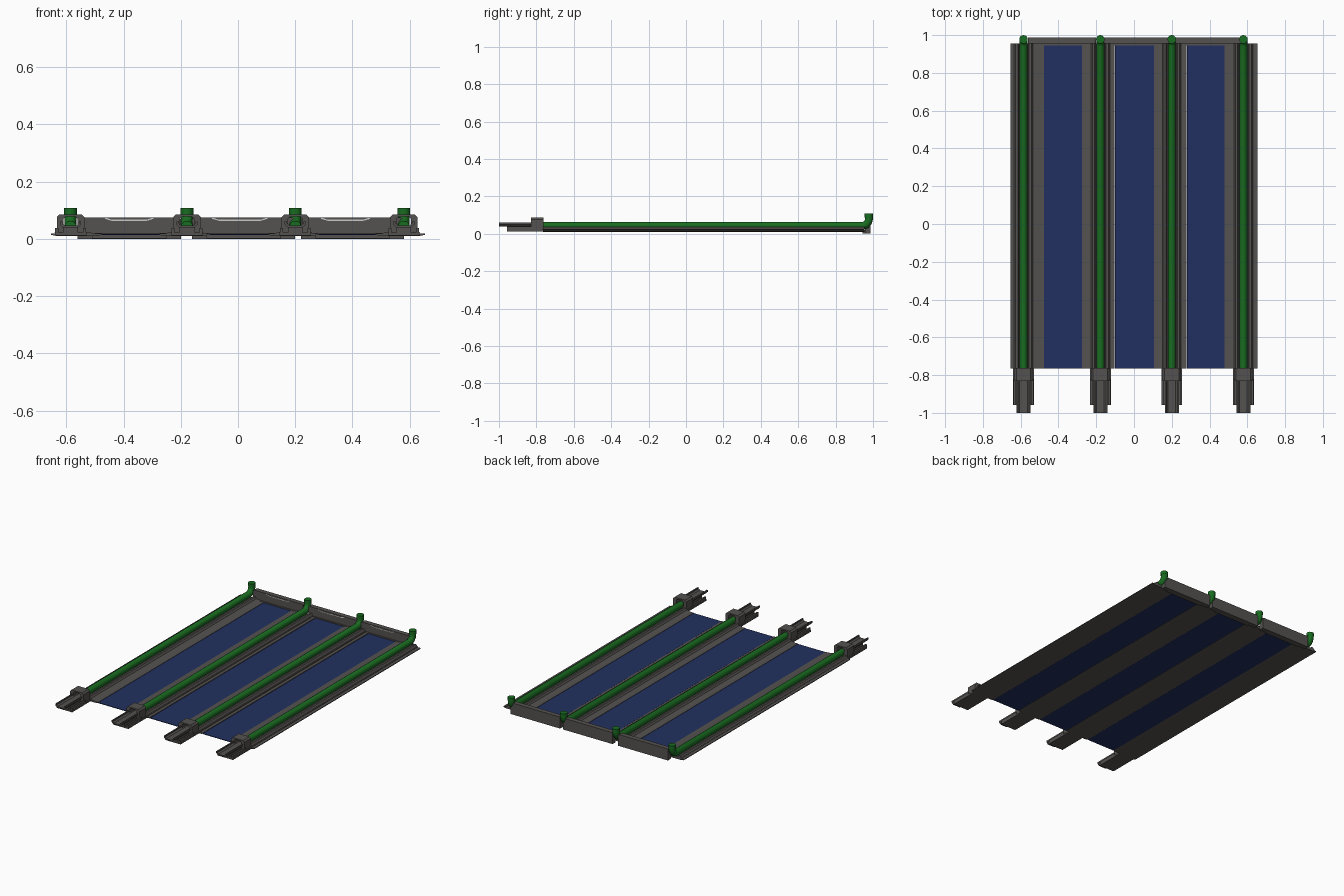
import bpy, bmesh, math

if "Cube" in bpy.data.objects:
    bpy.data.objects.remove(bpy.data.objects["Cube"])

def material(name, rgb):
    m = bpy.data.materials.new(name)
    m.diffuse_color = (*rgb, 1)
    m.use_nodes = True
    m.node_tree.nodes["Principled BSDF"].inputs["Base Color"].default_value = m.diffuse_color
    return m

GREY = material("dark_grey", (0.09, 0.085, 0.08))
LIGHT = material("light_grey", (0.6, 0.6, 0.58))
BLUE = material("cell_blue", (0.015, 0.03, 0.115))
GREEN = material("pipe_green", (0.01, 0.15, 0.015))

def extrude(name, profile, y0, y1, mat):
    """Extrude a closed xz profile along y."""
    bm = bmesh.new()
    face = bm.faces.new([bm.verts.new((x, y0, z)) for x, z in profile])
    new = bmesh.ops.extrude_face_region(bm, geom=[face])["geom"]
    verts = [v for v in new if isinstance(v, bmesh.types.BMVert)]
    bmesh.ops.translate(bm, verts=verts, vec=(0, y1 - y0, 0))
    bmesh.ops.recalc_face_normals(bm, faces=bm.faces)
    mesh = bpy.data.meshes.new(name)
    bm.to_mesh(mesh)
    bm.free()
    ob = bpy.data.objects.new(name, mesh)
    bpy.context.collection.objects.link(ob)
    mesh.materials.append(mat)
    return ob

def box(name, x0, x1, y0, y1, z0, z1, mat=GREY):
    return extrude(name, [(x0, z0), (x1, z0), (x1, z1), (x0, z1)], y0, y1, mat)

def pipe(name, x):
    """Round pipe that bends upwards at the rear, with a collar."""
    cu = bpy.data.curves.new(name, 'CURVE')
    cu.dimensions = '3D'
    cu.bevel_depth = 0.021
    cu.bevel_resolution = 4
    cu.use_fill_caps = True
    pts = [(x, -0.78, 0.042), (x, 0.945, 0.042), (x, 0.963, 0.049),
           (x, 0.975, 0.064), (x, 0.979, 0.08), (x, 0.979, 0.1)]
    sp = cu.splines.new('POLY')
    sp.points.add(len(pts) - 1)
    for p, co in zip(sp.points, pts):
        p.co = (*co, 1)
    ob = bpy.data.objects.new(name, cu)
    bpy.context.collection.objects.link(ob)
    cu.materials.append(GREEN)
    bpy.ops.object.select_all(action='DESELECT')
    ob.select_set(True)
    bpy.context.view_layer.objects.active = ob
    bpy.ops.object.convert(target='MESH')
    bpy.ops.object.shade_smooth_by_angle(angle=math.radians(40))
    bpy.ops.mesh.primitive_cylinder_add(vertices=16, radius=0.0225, depth=0.022,
                                        location=(x, 0.9775, 0.097))
    collar = bpy.context.object
    collar.name = name + "_collar"
    collar.data.materials.append(GREEN)
    bpy.ops.object.shade_smooth_by_angle(angle=math.radians(40))

def connector(n, x):
    """Front coupling: arched block, tray floor, side ridges, open trough."""
    arch = [(-.048, .012), (-.048, .076), (-.038, .086), (.038, .086), (.048, .076),
            (.048, .012), (.025, .012), (.025, .07), (.017, .078), (-.017, .078),
            (-.025, .07), (-.025, .012)]
    extrude(f"coupling_block_{n}", [(x + a, z) for a, z in arch], -0.83, -0.763, GREY)
    box(f"coupling_core_{n}", x - .026, x + .026, -0.955, -0.763, .014, .042)
    box(f"coupling_floor_{n}", x - .055, x + .055, -0.958, -0.763, .012, .022)
    for s, side in ((-1, "left"), (1, "right")):
        a, b = sorted((x + s * .054, x + s * .043))
        box(f"coupling_ridge_{side}_{n}", a, b, -0.958, -0.82, .02, .038)
    trough = [(-.037, .061), (-.037, .05), (-.026, .039), (.026, .039), (.037, .05),
              (.037, .061), (.029, .061), (.029, .054), (.02, .046), (-.02, .046),
              (-.029, .054), (-.029, .061)]
    extrude(f"coupling_trough_{n}", [(x + a, z) for a, z in trough], -1.0, -0.78, GREY)

def rail(n, x, left, right):
    """Pressed rail: channel under the pipe with stepped flanges."""
    top = [(right, .019), (right - .02, .019), (x + .058, .024), (x + .05, .024),
           (x + .042, .035), (x + .03, .035), (x + .024, .026),
           (x - .024, .026), (x - .03, .035), (x - .042, .035),
           (x - .05, .024), (x - .058, .024), (left + .02, .019), (left, .019)]
    bottom = [(left, .014), (left + .02, .01), (right - .02, .01), (right, .014)]
    extrude(f"rail_{n}", top + bottom, -0.765, 0.955, GREY)

# Four rails, each with a pipe and front coupling
rails = [(-.585, -.653, -.476), (-.178, -.275, -.103),
         (.2, .106, .278), (.579, .48, .653)]
for n, (x, left, right) in enumerate(rails, 1):
    rail(n, x, left, right)
    connector(n, x)
    pipe(f"pipe_{n}", x)

# Blue panels between the rails
for n, (a, b) in enumerate([(-.478, -.273), (-.1, .108), (.281, .482)], 1):
    box(f"panel_{n}", a, b, -0.765, 0.955, .013, .017, BLUE)

# Rear end plates with a thin inset strip near the top edge
plates = [(-.56, -.2, -.465, -.295), (-.16, .2, -.09, .103), (.22, .58, .29, .462)]
for n, (a, b, s, t) in enumerate(plates, 1):
    extrude(f"end_plate_{n}", [(a, 0), (b, 0), (b, .07), (b - .008, .075),
                               (a + .008, .075), (a, .07)], 0.956, 0.987, GREY)
    box(f"end_plate_foot_{n}", a + .05, b - .05, 0.945, 0.957, .002, .02)
    strip = [(s, .073), (s + .006, .073), (s + .024, .067), (t - .024, .067),
             (t - .006, .073), (t, .073), (t, .07), (t - .024, .063),
             (s + .024, .063), (s, .07)]
    extrude(f"end_plate_strip_{n}", strip, 0.9545, 0.958, LIGHT)
